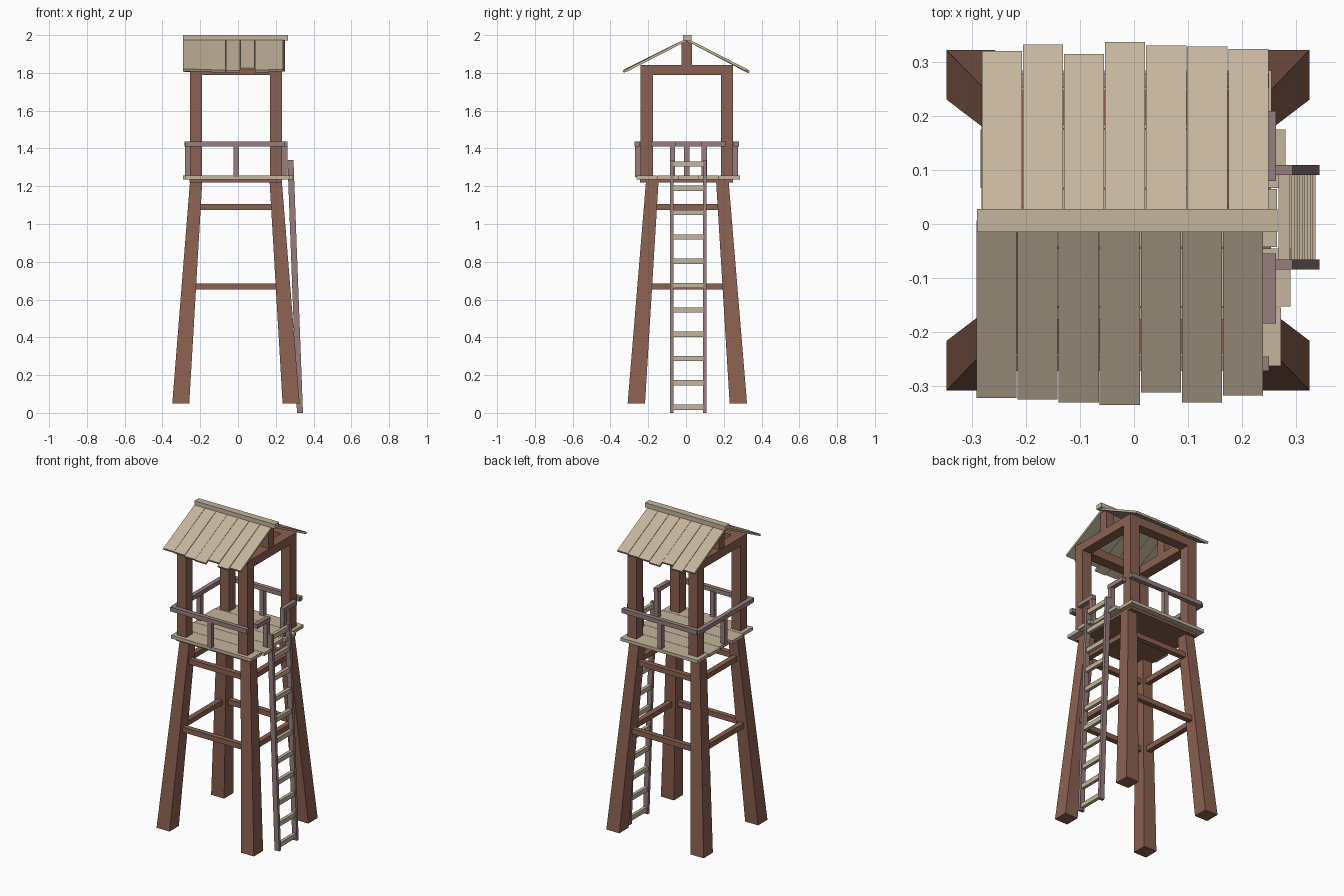
import bpy, bmesh, random
from mathutils import Vector

random.seed(4)
if "Cube" in bpy.data.objects:
    bpy.data.objects.remove(bpy.data.objects["Cube"], do_unlink=True)


def material(name, r, g, b):
    colour = [(c / 255) ** 2.2 for c in (r, g, b)] + [1]
    m = bpy.data.materials.new(name)
    m.use_nodes = True
    m.diffuse_color = colour
    m.node_tree.nodes["Principled BSDF"].inputs["Base Color"].default_value = colour
    return m


BROWN = material("brown timber", 138, 97, 82)
TAN = material("pale planks", 195, 179, 155)
MAUVE = material("mauve wood", 150, 126, 125)


def bar(p, q, wide, deep, side=(1, 0, 0), end_scale=1, level=False):
    """Corners of a bar from p to q; wide runs along side. Level keeps ends horizontal."""
    p, q, s = Vector(p), Vector(q), Vector(side)
    d = Vector((0, 0, 1)) if level else (q - p).normalized()
    n = d.cross(s).normalized()
    rings = []
    for c, k in ((p, 1), (q, end_scale)):
        rings += [c + s * a * wide * k / 2 + n * b * deep * k / 2
                  for a, b in ((-1, -1), (1, -1), (1, 1), (-1, 1))]
    return rings


def box(x0, x1, y0, y1, z0, z1):
    return bar(((x0 + x1) / 2, (y0 + y1) / 2, z0), ((x0 + x1) / 2, (y0 + y1) / 2, z1),
               x1 - x0, y1 - y0)


def part(name, mat, solids):
    bm = bmesh.new()
    for corners in solids:
        v = [bm.verts.new(c) for c in corners]
        bm.faces.new(v[:4])
        bm.faces.new(v[4:])
        for i in range(4):
            j = (i + 1) % 4
            bm.faces.new((v[i], v[j], v[j + 4], v[i + 4]))
    bmesh.ops.recalc_face_normals(bm, faces=bm.faces)
    me = bpy.data.meshes.new(name)
    bm.to_mesh(me)
    bm.free()
    me.materials.append(mat)
    ob = bpy.data.objects.new(name, me)
    bpy.context.collection.objects.link(ob)
    return ob


CX, CY = -0.011, 0.007
SIGNS = [(sx, sy) for sx in (-1, 1) for sy in (-1, 1)]
BOTTOM, TOP = 0.05, 1.235


def leg_axis(sx, sy, z):
    t = (z - BOTTOM) / (TOP - BOTTOM)
    return Vector((CX + sx * (0.292 - 0.082 * t), CY + sy * (0.27 - 0.085 * t), z))


# Splayed, tapering legs
part("legs", BROWN, [bar(leg_axis(sx, sy, BOTTOM), leg_axis(sx, sy, TOP),
                         0.09, 0.092, end_scale=0.72, level=True) for sx, sy in SIGNS])

# Cross braces between the legs at two heights
braces = []
for z in (0.67, 1.09):
    for s in (-1, 1):
        braces.append(bar(leg_axis(-1, s, z), leg_axis(1, s, z), 0.032, 0.032, (0, 1, 0)))
        braces.append(bar(leg_axis(s, -1, z), leg_axis(s, 1, z), 0.032, 0.032))
part("leg_braces", BROWN, braces)

# Platform: brown base with uneven floor planks
part("platform_base", BROWN, [box(-0.257, 0.232, -0.243, 0.25, 1.22, 1.238)])
floor = []
for i, (x0, x1) in enumerate([(-0.28, 0.273), (-0.29, 0.29), (-0.275, 0.265),
                              (-0.285, 0.281), (-0.28, 0.255)]):
    y = -0.263 + i * 0.11
    floor.append(box(x0, x1, y, y + 0.108, 1.236, 1.256))
part("floor_planks", TAN, floor)

# Corner posts and top frame
PX, PY = 0.212, 0.212
part("corner_posts", BROWN, [box(CX + sx * PX - 0.032, CX + sx * PX + 0.032,
                                 CY - 0.003 + sy * PY - 0.032, CY - 0.003 + sy * PY + 0.032,
                                 1.25, 1.8) for sx, sy in SIGNS])
frame = []
for s in (-1, 1):
    x, y = CX + s * PX, CY - 0.003 + s * PY
    frame.append(box(-0.255, 0.233, y - 0.032, y + 0.032, 1.79, 1.843))
    frame.append(box(x - 0.032, x + 0.032, -0.24, 0.248, 1.79, 1.843))
part("top_frame", BROWN, frame)
part("king_posts", BROWN, [box(CX + s * PX - 0.028, CX + s * PX + 0.028, -0.023, 0.031,
                               1.843, 1.965) for s in (-1, 1)])

# Roof planks with ragged eaves, and the ridge cap
EAVES = {-1: (0.32, 0.323, 0.328, 0.333, 0.31, 0.328, 0.315),
         1: (0.318, 0.33, 0.312, 0.335, 0.328, 0.326, 0.322)}
for s, label in ((-1, "front"), (1, "back")):
    planks = []
    for i, eave in enumerate(EAVES[s]):
        x = (-0.255 if s < 0 else -0.245) + i * 0.0762
        drop = 0.52 * (eave - 0.005) + random.uniform(-0.003, 0.003)
        planks.append(bar((x, 0.004, 1.976), (x, s * eave, 1.976 - drop), 0.0745, 0.013))
    part(label + "_roof_planks", TAN, planks)
part("ridge_cap", TAN, [box(-0.291, 0.266, -0.015, 0.028, 1.972, 2.0)])

# Handrails, with an opening on the ladder side
Z0, Z1 = 1.41, 1.437
part("handrails", MAUVE, [
    box(-0.28, 0.25, -0.273, -0.246, Z0, Z1),
    box(-0.27, 0.25, 0.252, 0.28, Z0, Z1),
    box(-0.283, -0.256, -0.255, 0.27, Z0, Z1),
    box(0.236, 0.263, -0.185, -0.055, Z0, Z1),
    box(0.236, 0.263, 0.08, 0.21, Z0, Z1)])
part("balusters", MAUVE, [box(x - 0.014, x + 0.014, y - 0.014, y + 0.014, 1.25, 1.415)
                          for x, y in ((-0.01, -0.255), (-0.01, 0.262), (-0.266, 0.004),
                                       (0.247, -0.072), (0.247, 0.096))])

# Leaning ladder
def ladder_x(z):
    return 0.328 - 0.0376 * z


part("ladder_rails", MAUVE, [bar((ladder_x(0), y, 0), (ladder_x(1.34), y, 1.34),
                                 0.032, 0.018, level=True) for y in (-0.075, 0.1)])
rungs = []
for i in range(11):
    z = 0.03 + i * 0.1288
    x = ladder_x(z)
    rungs.append(box(x - 0.01, x + 0.01, -0.068, 0.093, z - 0.014, z + 0.014))
part("ladder_rungs", TAN, rungs)
